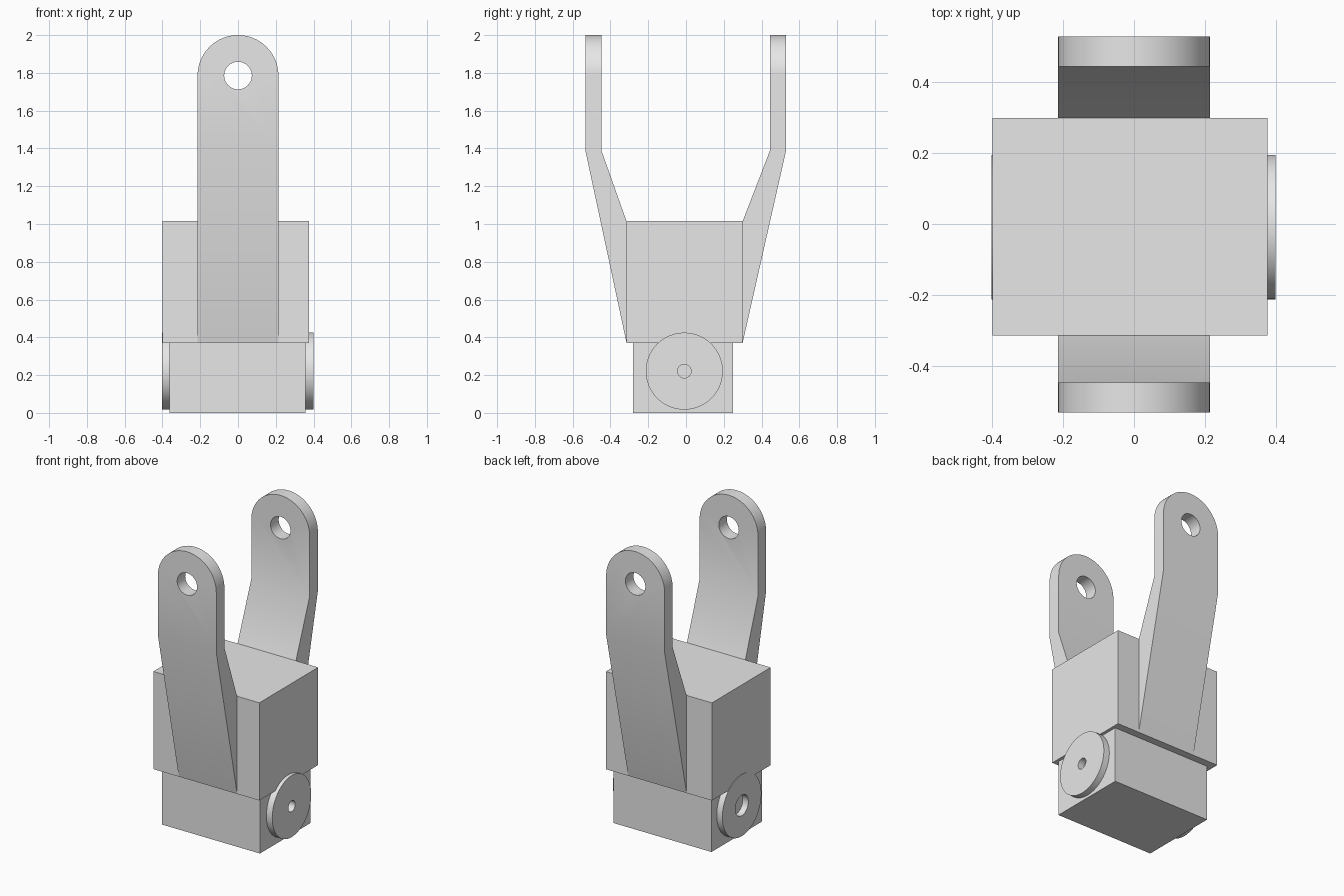
import bpy, bmesh, math
from mathutils import Vector

cube = bpy.data.objects.get("Cube")
if cube:
    bpy.data.objects.remove(cube, do_unlink=True)

gray = bpy.data.materials.new("light_gray")
gray.use_nodes = True
gray.diffuse_color = (0.8, 0.8, 0.8, 1)
gray.node_tree.nodes["Principled BSDF"].inputs["Base Color"].default_value = gray.diffuse_color


def prism(name, points, axis, start, end):
    """Extrude a 2D outline along x (points are y, z) or y (points are x, z)."""
    bm = bmesh.new()
    place = (lambda a, b: (start, a, b)) if axis == "x" else (lambda a, b: (a, start, b))
    face = bm.faces.new([bm.verts.new(place(a, b)) for a, b in points])
    move = Vector((end - start, 0, 0)) if axis == "x" else Vector((0, end - start, 0))
    new = bmesh.ops.extrude_face_region(bm, geom=[face])["geom"]
    bmesh.ops.translate(bm, vec=move, verts=[v for v in new if isinstance(v, bmesh.types.BMVert)])
    bmesh.ops.recalc_face_normals(bm, faces=bm.faces[:])
    mesh = bpy.data.meshes.new(name)
    bm.to_mesh(mesh)
    bm.free()
    mesh.materials.append(gray)
    obj = bpy.data.objects.new(name, mesh)
    bpy.context.collection.objects.link(obj)
    return obj


def arc(a, b, radius, sweep, count):
    return [(a + radius * math.cos(sweep * i / count), b + radius * math.sin(sweep * i / count))
            for i in range(count + 1)]


def circle(a, b, radius):
    return arc(a, b, radius, math.tau, 64)[:-1]


def select(obj):
    bpy.ops.object.select_all(action="DESELECT")
    obj.select_set(True)
    bpy.context.view_layer.objects.active = obj


def cut(obj, cutter, operation):
    cutter.hide_render = True
    mod = obj.modifiers.new("cut", "BOOLEAN")
    mod.object, mod.operation, mod.solver = cutter, operation, "EXACT"
    select(obj)
    bpy.ops.object.modifier_apply(modifier=mod.name)
    bpy.data.objects.remove(cutter, do_unlink=True)


def smooth(obj):
    select(obj)
    bpy.ops.object.shade_smooth_by_angle(angle=math.radians(30))


def block(name, y0, y1, z0, z1, x0, x1):
    return prism(name, [(y0, z0), (y1, z0), (y1, z1), (y0, z1)], "x", x0, x1)


# Body blocks
block("upper_block", -0.315, 0.3, 0.37, 1.017, -0.4, 0.377)
block("lower_block", -0.28, 0.25, 0, 0.38, -0.362, 0.357)

# Fork arms: bent side profile trimmed to a round-ended outline, with a pin hole
half, pin_z = 0.214, 1.786
for name, side, root, tip in (("front_arm", -1, 0.315, 0.533), ("back_arm", 1, 0.3, 0.53)):
    bend = 1.39
    profile = [(root, 0.372), (tip, bend), (tip, 2.05), (tip - 0.085, 2.05),
               (tip - 0.085, bend), (root, 1.015), (root - 0.02, 1.0), (root - 0.02, 0.38)]
    arm = prism(name, [(side * y, z) for y, z in profile], "x", -0.3, 0.3)
    outline = [(-half, 0.3), (half, 0.3)] + arc(0, pin_z, half, math.pi, 40)
    cut(arm, prism("outline_cutter", outline, "y", -1, 1), "INTERSECT")
    cut(arm, prism("pin_cutter", circle(0, pin_z, 0.073), "y", -1, 1), "DIFFERENCE")
    smooth(arm)

# Side discs with centre holes
for name, x0, x1, hole in (("left_disc", 0.345, 0.4, 0.036), ("right_disc", -0.403, -0.35, 0.068)):
    disc = prism(name, circle(-0.009, 0.221, 0.204), "x", x0, x1)
    cut(disc, prism("hole_cutter", circle(-0.009, 0.221, hole), "x", -1, 1), "DIFFERENCE")
    smooth(disc)
